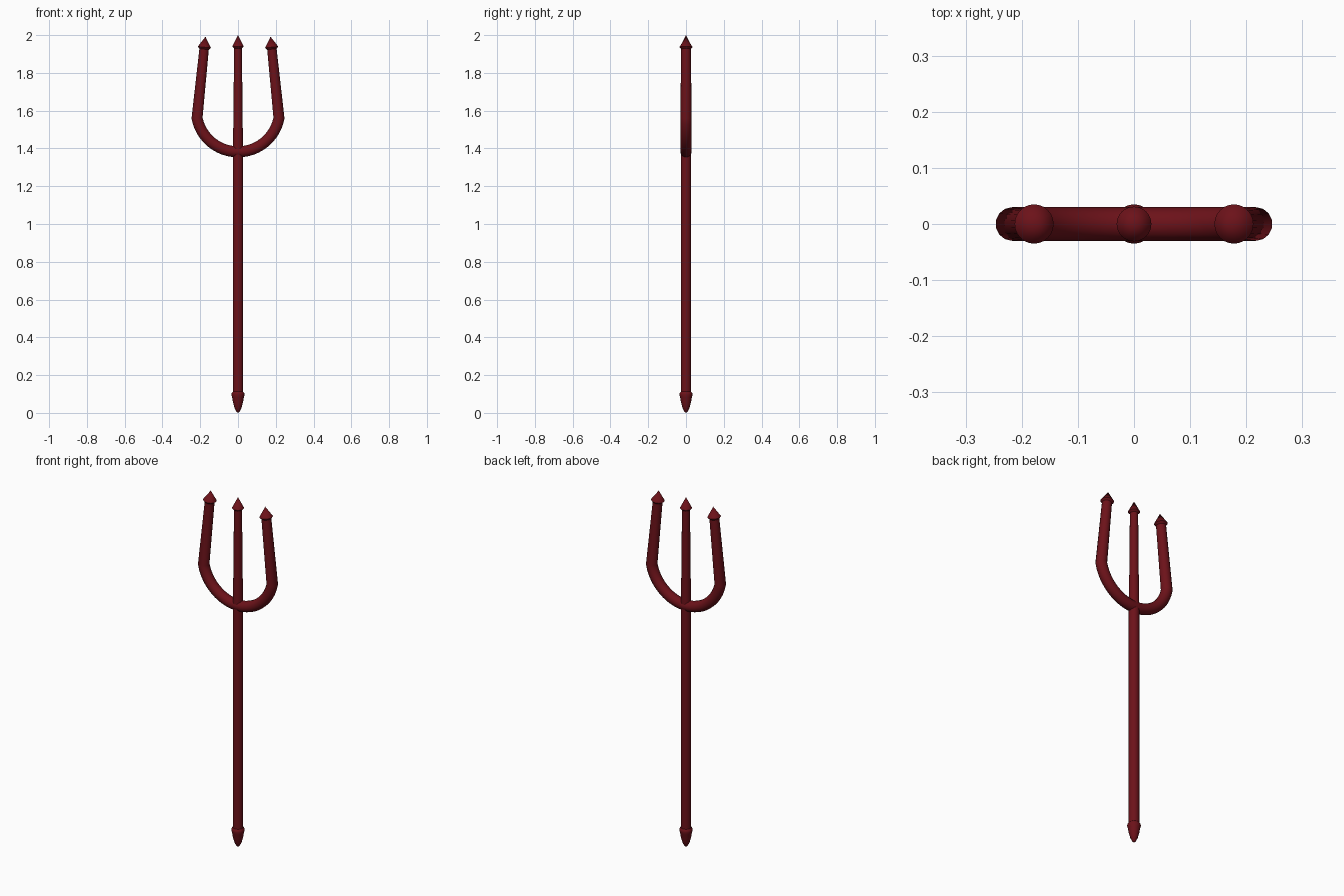
import bpy, bmesh, math
from mathutils import Matrix, Vector

if "Cube" in bpy.data.objects:
    bpy.data.objects.remove(bpy.data.objects["Cube"])

red = bpy.data.materials.new("dark_red")
red.diffuse_color = (0.15, 0.006, 0.01, 1)
red.use_nodes = True
red.node_tree.nodes["Principled BSDF"].inputs["Base Color"].default_value = red.diffuse_color


def finish(obj):
    obj.data.materials.append(red)
    bpy.ops.object.select_all(action='DESELECT')
    obj.select_set(True)
    bpy.context.view_layer.objects.active = obj
    if obj.type == 'CURVE':
        bpy.ops.object.convert(target='MESH')
    bpy.ops.object.shade_smooth_by_angle(angle=math.radians(35))


def lathe(name, profile, matrix=Matrix(), sides=24):
    """Revolve (radius, height) points around the local z axis."""
    bm = bmesh.new()
    verts = [bm.verts.new((r, 0, z)) for r, z in profile]
    edges = [bm.edges.new(pair) for pair in zip(verts, verts[1:])]
    bmesh.ops.spin(bm, geom=verts + edges, axis=(0, 0, 1), cent=(0, 0, 0),
                   angle=math.tau, steps=sides)
    bmesh.ops.remove_doubles(bm, verts=bm.verts, dist=1e-5)
    bmesh.ops.recalc_face_normals(bm, faces=bm.faces)
    bm.transform(matrix)
    mesh = bpy.data.meshes.new(name)
    bm.to_mesh(mesh)
    bm.free()
    obj = bpy.data.objects.new(name, mesh)
    bpy.context.collection.objects.link(obj)
    finish(obj)


# Long shaft, tapering into the middle prong
lathe("shaft", [(0, 0.09), (0.027, 0.09), (0.027, 1.38), (0.0235, 1.62),
                (0.021, 1.95), (0, 1.95)])

# Bullet-shaped butt cap
lathe("butt_cap", [(0, 0), (0.009, 0.007), (0.019, 0.028), (0.027, 0.058),
                   (0.031, 0.083), (0.035, 0.097), (0.033, 0.106), (0.025, 0.115)])

# Curved fork: round bowl with straight outer prongs leaning inward
radius, centre_z, half = 0.221, 1.603, math.radians(79)
top = Vector((0.178, 0, 1.94))
path = [((-top.x, 0, top.z), 0.85)]
for i in range(25):
    a = -half + 2 * half * i / 24
    path.append(((radius * math.sin(a), 0, centre_z - radius * math.cos(a)), 1))
path.append((tuple(top), 0.85))
curve = bpy.data.curves.new("fork", 'CURVE')
curve.dimensions = '3D'
curve.bevel_depth = 0.03
curve.bevel_resolution = 5
curve.use_fill_caps = True
spline = curve.splines.new('POLY')
spline.points.add(len(path) - 1)
for point, (co, r) in zip(spline.points, path):
    point.co = (*co, 1)
    point.radius = r
fork = bpy.data.objects.new("fork", curve)
bpy.context.collection.objects.link(fork)
finish(fork)

# Barbed tips on all three prongs
lathe("middle_tip", [(0.019, -0.012), (0.031, 0), (0, 0.061)],
      Matrix.Translation((0, 0, 1.939)))
for side, name in ((-1, "left_tip"), (1, "right_tip")):
    lean = Matrix.Rotation(-side * math.radians(6), 4, 'Y')
    lathe(name, [(0.024, -0.012), (0.035, 0), (0, 0.056)],
          Matrix.Translation((side * 0.178, 0, 1.936)) @ lean)
